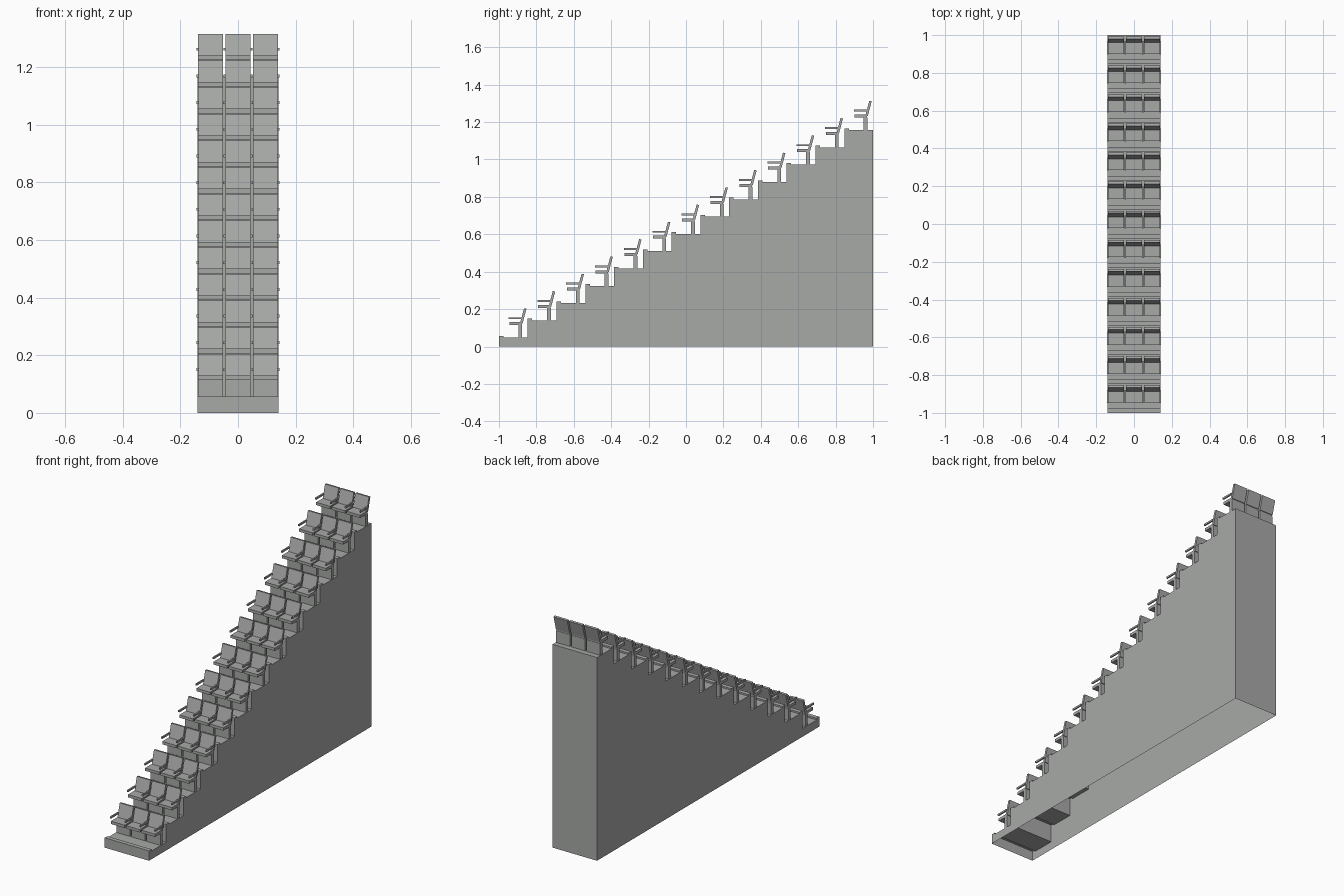
import bpy
import bmesh

ROWS = 13
DEPTH = 2 / ROWS          # depth of one step
RISE = 0.0925             # height gained per step
HALF = 0.14               # half width of the stand
TREAD = 0.047             # height of the first tread
LIP = 0.009               # raised nosing at the front of each step

if "Cube" in bpy.data.objects:
    bpy.data.objects.remove(bpy.data.objects["Cube"])

grey = bpy.data.materials.new("concrete_grey")
grey.use_nodes = True
colour = (0.39, 0.40, 0.39, 1)
grey.diffuse_color = colour
grey.node_tree.nodes["Principled BSDF"].inputs["Base Color"].default_value = colour


def extrude_profile(name, profile, half_width, open_bottom=False):
    """Extrude a (y, z) outline symmetrically along x."""
    bm = bmesh.new()
    left = [bm.verts.new((half_width, y, z)) for y, z in profile]
    right = [bm.verts.new((-half_width, y, z)) for y, z in profile]
    bm.faces.new(left)
    bm.faces.new(right[::-1])
    count = len(profile)
    for i in range(count):
        j = (i + 1) % count
        if open_bottom and profile[i][1] == 0 and profile[j][1] == 0:
            continue
        bm.faces.new((left[i], right[i], right[j], left[j]))
    bmesh.ops.recalc_face_normals(bm, faces=bm.faces)
    mesh = bpy.data.meshes.new(name)
    bm.to_mesh(mesh)
    bm.free()
    mesh.materials.append(grey)
    obj = bpy.data.objects.new(name, mesh)
    bpy.context.collection.objects.link(obj)
    return obj


def box_profile(y0, y1, z0, z1):
    return [(y0, z0), (y1, z0), (y1, z1), (y0, z1)]


def repeat(obj, first_x, step_x, count_x):
    """Repeat a part across its row and up all the steps."""
    obj.location = (first_x, -1, 0)
    for count, offset in ((count_x, (step_x, 0, 0)), (ROWS, (0, DEPTH, RISE))):
        array = obj.modifiers.new("repeat", "ARRAY")
        array.use_relative_offset = False
        array.use_constant_offset = True
        array.constant_offset_displace = offset
        array.count = count


# Hollow stepped stand, open underneath
outline = [(-1, 0)]
for i in range(ROWS):
    y, z = -1 + i * DEPTH, TREAD + i * RISE
    outline += [(y, z + LIP), (y + 0.024, z + LIP), (y + 0.024, z), (y + DEPTH, z)]
outline.append((1, 0))
extrude_profile("stepped_stand", outline, HALF, open_bottom=True)

# Seat parts: cushion, support panel and leaning backrest
seat_parts = {
    "seat": box_profile(0.055, 0.122, 0.114, 0.130),
    "seat_support": box_profile(0.104, 0.124, TREAD, 0.114),
    "backrest": [(0.112, 0.122), (0.126, 0.122), (0.147, 0.202), (0.134, 0.204)],
}
for name, profile in seat_parts.items():
    repeat(extrude_profile(name, profile, 0.043), -0.0955, 0.0955, 3)

# Armrests between the seats and at both ends
arm = extrude_profile("armrest", box_profile(0.052, 0.122, 0.146, 0.156), 0.004)
repeat(arm, -0.1395, 0.093, 4)
